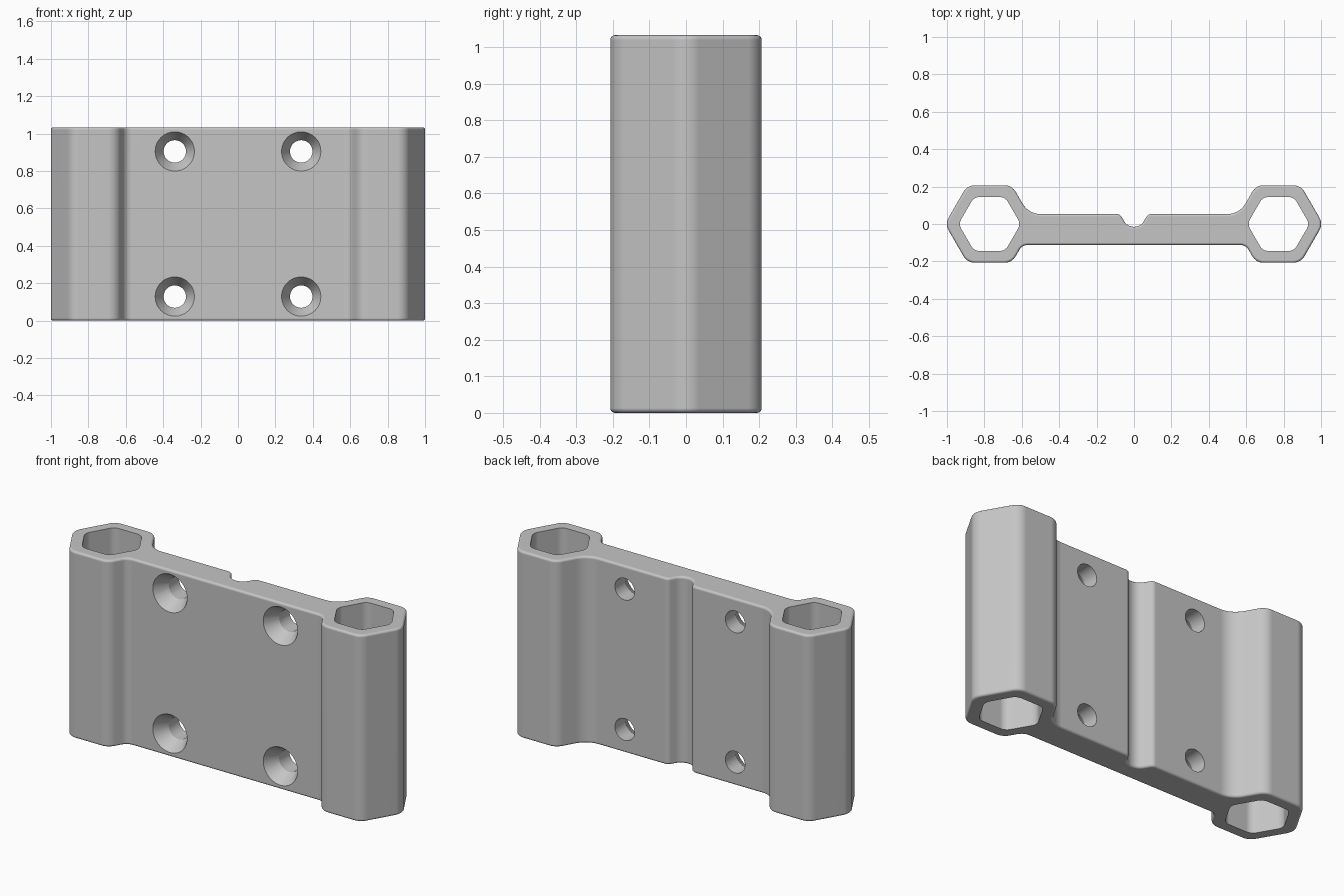
import bpy, bmesh, math
from mathutils import Vector, Matrix

default = bpy.data.objects.get("Cube")
if default:
    bpy.data.objects.remove(default, do_unlink=True)

HEIGHT = 1.033
TUBE_X = 0.772          # centre of each hexagonal tube
APOTHEM = 0.207
FRONT_Y, BACK_Y = -0.112, 0.053

grey = bpy.data.materials.new("grey plastic")
grey.use_nodes = True
grey.diffuse_color = (0.56, 0.56, 0.56, 1)
grey.node_tree.nodes["Principled BSDF"].inputs["Base Color"].default_value = grey.diffuse_color


def rounded(corners, steps=8):
    """Replace each (x, y, radius) corner with a tangent arc."""
    out = []
    for i, (x, y, r) in enumerate(corners):
        p = Vector((x, y))
        u = (Vector(corners[i - 1][:2]) - p).normalized()
        v = (Vector(corners[(i + 1) % len(corners)][:2]) - p).normalized()
        turn = math.pi - u.angle(v)
        centre = p + (u + v).normalized() * r / math.cos(turn / 2)
        reach = r * math.tan(turn / 2)
        start, end = p + u * reach - centre, p + v * reach - centre
        for k in range(steps + 1):
            a, b = math.sin(turn * (1 - k / steps)), math.sin(turn * k / steps)
            out.append(centre + (start * a + end * b) / math.sin(turn))
    return out


def finish(bm, name):
    bmesh.ops.recalc_face_normals(bm, faces=bm.faces)
    mesh = bpy.data.meshes.new(name)
    bm.to_mesh(mesh)
    bm.free()
    mesh.materials.append(grey)
    obj = bpy.data.objects.new(name, mesh)
    bpy.context.collection.objects.link(obj)
    return obj


def prism(name, outline, z0, z1):
    bm = bmesh.new()
    low, high = ([bm.verts.new((p.x, p.y, z)) for p in outline] for z in (z0, z1))
    bm.faces.new(low[::-1])
    bm.faces.new(high)
    for i in range(len(low)):
        bm.faces.new((low[i - 1], low[i], high[i], high[i - 1]))
    return finish(bm, name)


def cone_along_y(name, x, z, y0, y1, r0, r1):
    bm = bmesh.new()
    bmesh.ops.create_cone(
        bm, cap_ends=True, segments=48, radius1=r0, radius2=r1, depth=y1 - y0,
        matrix=Matrix.Translation((x, (y0 + y1) / 2, z)) @ Matrix.Rotation(-math.pi / 2, 4, 'X'))
    return finish(bm, name)


def apply(obj, kind, **settings):
    mod = obj.modifiers.new(kind.title(), kind)
    for key, value in settings.items():
        setattr(mod, key, value)
    bpy.ops.object.modifier_apply(modifier=mod.name)


# Outline: right half from the front web around the tube to the groove, then mirrored
R = APOTHEM / math.cos(math.pi / 6)
slope = math.tan(math.pi / 3)
half = [
    (TUBE_X - R - FRONT_Y / slope, FRONT_Y, 0.05),
    (TUBE_X - R / 2, -APOTHEM, 0.07),
    (TUBE_X + R / 2, -APOTHEM, 0.07),
    (TUBE_X + R, 0, 0.07),
    (TUBE_X + R / 2, APOTHEM, 0.07),
    (TUBE_X - R / 2, APOTHEM, 0.07),
    (TUBE_X - R + BACK_Y / slope, BACK_Y, 0.11),
    (0.075, BACK_Y, 0.03),
    (0.035, -0.015, 0.058),
]
outline = rounded(half + [(-x, y, r) for x, y, r in reversed(half)])
bracket = prism("tube_bracket", outline, 0, HEIGHT)
bpy.ops.object.select_all(action='DESELECT')
bpy.context.view_layer.objects.active = bracket
bracket.select_set(True)

# Soft rim around both ends
apply(bracket, 'BEVEL', width=0.013, segments=4, limit_method='ANGLE', angle_limit=math.radians(50))

# Hexagonal bores and countersunk screw holes
cutters = []
for side in (-1, 1):
    r = 0.144 / math.cos(math.pi / 6)
    hexagon = [(side * TUBE_X + r * math.cos(k * math.pi / 3), r * math.sin(k * math.pi / 3), 0.05)
               for k in range(6)]
    cutters.append(prism("bore_cutter", rounded(hexagon), -0.1, HEIGHT + 0.1))
    for end in (-1, 1):
        x, z = side * 0.338, HEIGHT / 2 + end * 0.388
        cutters.append(cone_along_y("screw_cutter", x, z, -0.3, 0.3, 0.06, 0.06))
        cutters.append(cone_along_y("countersink_cutter", x, z, -0.132, -0.027, 0.117, 0.054))
for cutter in cutters:
    cutter.hide_render = True
    apply(bracket, 'BOOLEAN', object=cutter, operation='DIFFERENCE', solver='EXACT')
    bpy.data.objects.remove(cutter, do_unlink=True)

# Smooth fillets with crisp hole edges
bpy.ops.object.shade_smooth_by_angle(angle=math.radians(30))
apply(bracket, 'WEIGHTED_NORMAL', keep_sharp=True)
